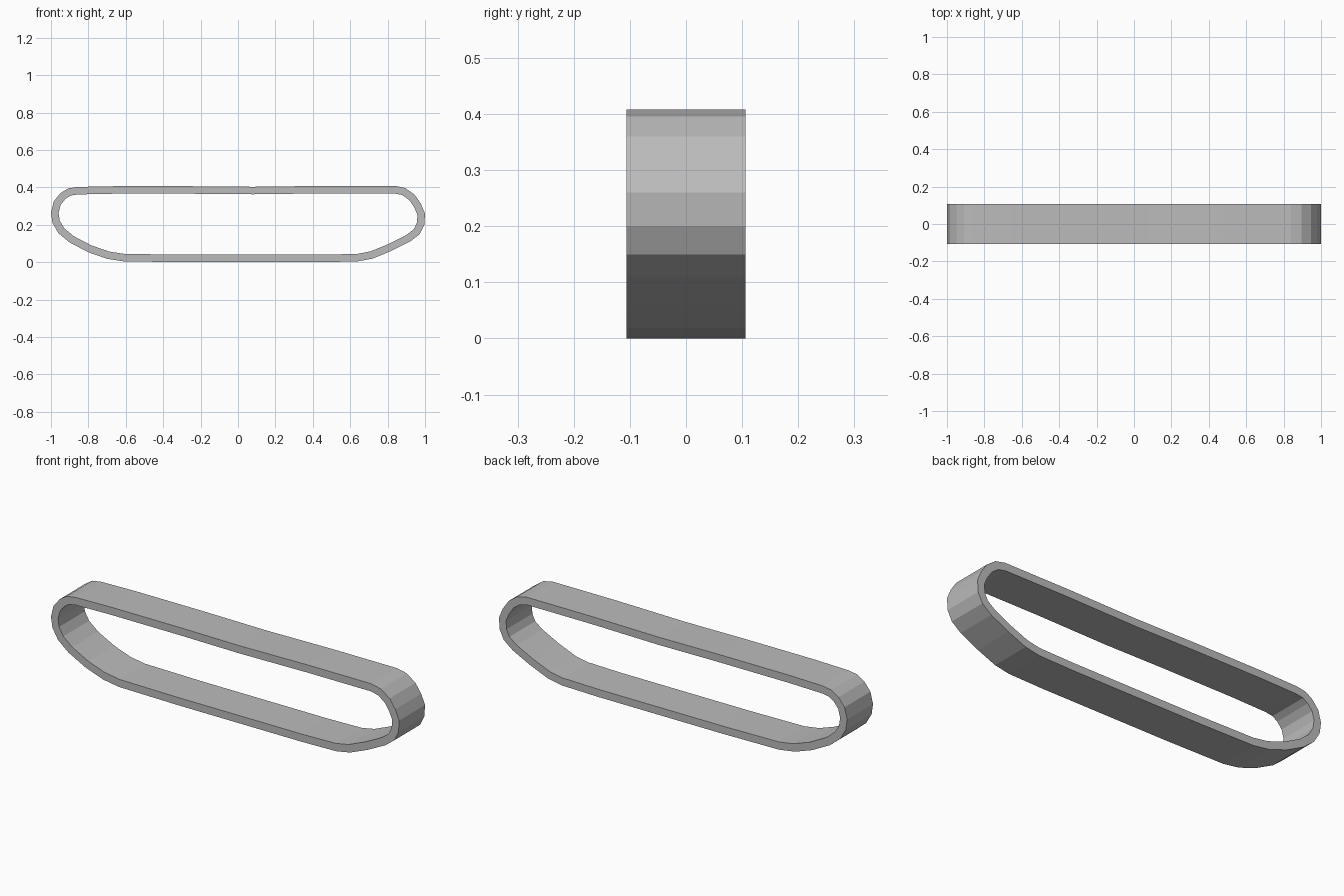
import bpy, bmesh
from mathutils import Vector

if "Cube" in bpy.data.objects:
    bpy.data.objects.remove(bpy.data.objects["Cube"])

HALF_W, THICK = 0.106, 0.04

# Outer outline of the belt in x/z, running clockwise from lower left
outline = [
    (-0.61, 0.004), (-0.70, 0.018), (-0.80, 0.053), (-0.90, 0.105), (-0.96, 0.155),
    (-0.992, 0.21), (-1.0, 0.265), (-0.985, 0.325), (-0.95, 0.368), (-0.91, 0.394),
    (-0.86, 0.402), (-0.66, 0.406), (-0.26, 0.406), (0.08, 0.403), (0.47, 0.408),
    (0.84, 0.408), (0.895, 0.396), (0.945, 0.36), (0.978, 0.312), (1.0, 0.26),
    (0.996, 0.20), (0.972, 0.15), (0.92, 0.11), (0.82, 0.06), (0.72, 0.019),
    (0.64, 0.004), (0.44, 0.0), (-0.28, 0.0),
]
outer = [Vector(p) for p in outline]

# Inner outline: mitred offset toward the inside
inner = []
for i, p in enumerate(outer):
    a = (p - outer[i - 1]).normalized()
    b = (outer[(i + 1) % len(outer)] - p).normalized()
    na, nb = Vector((a.y, -a.x)), Vector((b.y, -b.x))
    m = (na + nb).normalized()
    inner.append(p + m * THICK / m.dot(na))

# Track belt: rectangular section swept round the outline
bm = bmesh.new()
rings = []
for o, n in zip(outer, inner):
    rings.append([bm.verts.new((q.x, y, q.y)) for q, y in
                  ((o, -HALF_W), (o, HALF_W), (n, HALF_W), (n, -HALF_W))])
for i, r in enumerate(rings):
    s = rings[(i + 1) % len(rings)]
    for k in range(4):
        j = (k + 1) % 4
        bm.faces.new((r[k], r[j], s[j], s[k]))
bmesh.ops.recalc_face_normals(bm, faces=bm.faces)
mesh = bpy.data.meshes.new("track_belt")
bm.to_mesh(mesh)
bm.free()

grey = bpy.data.materials.new("track grey")
grey.diffuse_color = (0.5, 0.5, 0.5, 1)
grey.use_nodes = True
grey.node_tree.nodes["Principled BSDF"].inputs["Base Color"].default_value = grey.diffuse_color
mesh.materials.append(grey)
bpy.context.collection.objects.link(bpy.data.objects.new("track_belt", mesh))
